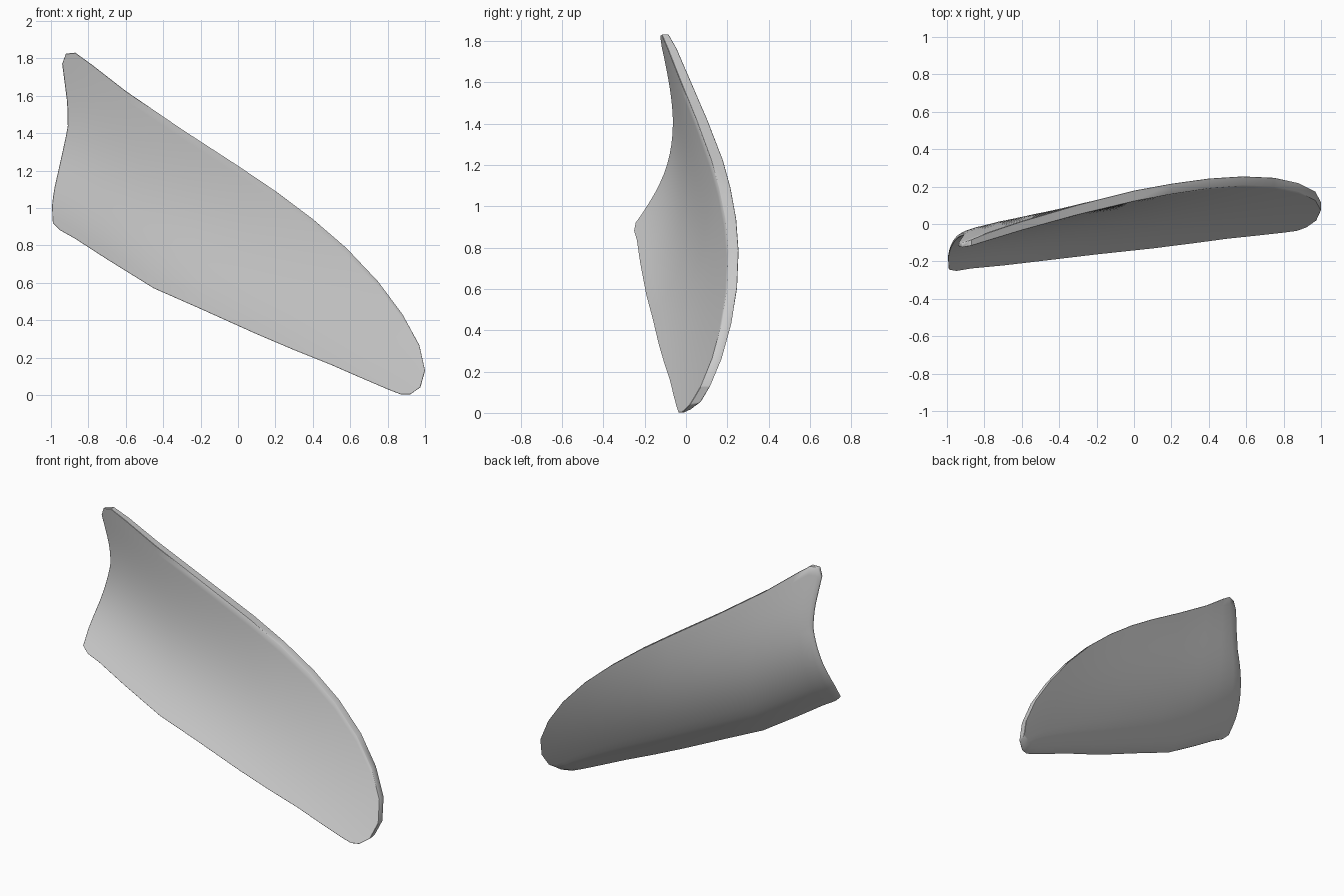
import bpy

cube = bpy.data.objects.get("Cube")
if cube:
    bpy.data.objects.remove(cube, do_unlink=True)

# Upper and lower outline (x, z), paired from the wide end to the rounded tip
TOP = [(-.94, 1.77), (-.92, 1.825), (-.87, 1.83), (-.78, 1.765), (-.6, 1.625),
       (-.3, 1.42), (0, 1.225), (.2, 1.09), (.4, .94), (.58, .785),
       (.75, .605), (.88, .43), (.97, .265), (1, .13)]
BOTTOM = [(-.99, .92), (-.95, .88), (-.87, .835), (-.7, .725), (-.45, .57),
          (-.2, .46), (.1, .325), (.3, .24), (.5, .16), (.66, .09),
          (.8, .03), (.87, .003), (.92, .003), (.975, .04)]
# Sideways bow of the wide end, by height fraction
BOW = [(0, 0), (.1, -.01), (.2, -.005), (.45, .03), (.6, .05), (.75, .04), (1, 0)]
# Height of the lower edge line along x, where the curl starts
EDGE = [(-1, .91), (-.45, .57), (-.2, .46), (.4, .2), (1.1, -.09)]
# Front-to-back thickness by column, and its thinning to the lower edge by row
THICKNESS = [(0, .014), (1, .024), (2, .034), (3, .043), (5, .054), (6, .058),
             (9, .05), (13, .045)]
THINNING = [(0, .25), (1, .75), (2, .95), (3, 1)]
ROWS = 18


def lerp_table(table, t):
    for (a, p), (b, q) in zip(table, table[1:]):
        if t <= b:
            return p + (q - p) * (t - a) / (b - a)
    return table[-1][1]


def depth(x, z):
    """Concave face: tightly curled at the wide end, opening towards the tip."""
    w = z - lerp_table(EDGE, x)
    curled = w * (.833 - 1.15 * w + .42 * w * w)
    opened = w * (.55 - .16 * w)
    t = (x + 1) / 2
    belly = .08 * w * t * (1 - t)
    return -.253 + .119 * (x + .95) + curled * (1 - t) + opened * t + belly


# Front and back skins lofted between the two outlines
n = ROWS + 1
count = n * len(TOP)
front, back = [], []
for i, ((tx, tz), (bx, bz)) in enumerate(zip(TOP, BOTTOM)):
    fade = max(0, 1 - i / 6)
    for j in range(n):
        v = j / ROWS
        x = bx + (tx - bx) * v + lerp_table(BOW, v) * fade
        z = bz + (tz - bz) * v
        y = depth(x, z)
        thick = max(.012, lerp_table(THICKNESS, i) * lerp_table(THINNING, j))
        front.append((x, y, z))
        back.append((x, y + thick, z))

faces = []
for i in range(len(TOP) - 1):
    for j in range(ROWS):
        a = i * n + j
        quad = (a, a + n, a + n + 1, a + 1)
        faces.append(quad)
        faces.append(tuple(k + count for k in reversed(quad)))

# Rim joining the skins around the outline
last = len(TOP) - 1
loop = [i * n for i in range(last)]
loop += [last * n + j for j in range(ROWS)]
loop += [i * n + ROWS for i in range(last, 0, -1)]
loop += list(range(ROWS, 0, -1))
for a, b in zip(loop, loop[1:] + loop[:1]):
    faces.append((b, a, a + count, b + count))

mesh = bpy.data.meshes.new("curved_panel")
mesh.from_pydata(front + back, [], faces)
panel = bpy.data.objects.new("curved_panel", mesh)
bpy.context.collection.objects.link(panel)

# Single grey finish
grey = bpy.data.materials.new("plain_grey")
grey.use_nodes = True
color = (.6, .6, .6, 1)
grey.diffuse_color = color
grey.node_tree.nodes["Principled BSDF"].inputs["Base Color"].default_value = color
mesh.materials.append(grey)

# Softened rim
bevel = panel.modifiers.new("soft_rim", 'BEVEL')
bevel.width = .004
bevel.segments = 1
bevel.limit_method = 'ANGLE'
bevel.angle_limit = .8

bpy.context.view_layer.objects.active = panel
panel.select_set(True)
bpy.ops.object.modifier_apply(modifier=bevel.name)
bpy.ops.object.shade_smooth_by_angle(angle=.7)
